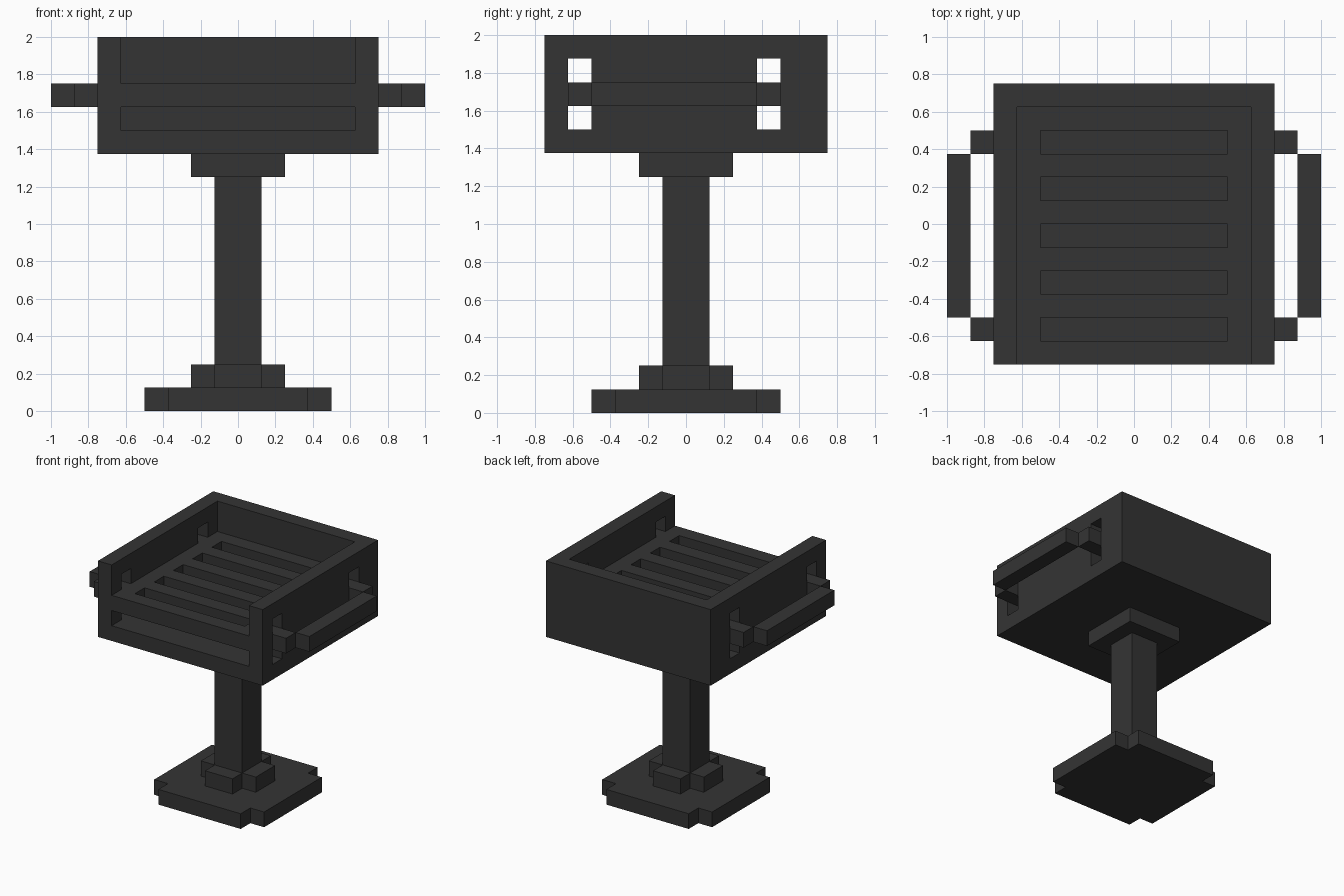
import bpy
import bmesh

cube = bpy.data.objects.get("Cube")
if cube:
    bpy.data.objects.remove(cube, do_unlink=True)

U = 0.125  # grid unit: every size below is counted in these

iron = bpy.data.materials.new("dark_iron")
iron.use_nodes = True
COLOUR = (0.034, 0.034, 0.034, 1)
iron.diffuse_color = COLOUR
iron.node_tree.nodes["Principled BSDF"].inputs["Base Color"].default_value = COLOUR


def prism(name, outline, z0, z1):
    """Extrude a flat outline from z0 to z1."""
    bm = bmesh.new()
    face = bm.faces.new([bm.verts.new((x * U, y * U, z0 * U)) for x, y in outline])
    top = bmesh.ops.extrude_face_region(bm, geom=[face])["geom"]
    moved = [g for g in top if isinstance(g, bmesh.types.BMVert)]
    bmesh.ops.translate(bm, verts=moved, vec=(0, 0, (z1 - z0) * U))
    bmesh.ops.recalc_face_normals(bm, faces=bm.faces)
    mesh = bpy.data.meshes.new(name)
    bm.to_mesh(mesh)
    bm.free()
    mesh.materials.append(iron)
    obj = bpy.data.objects.new(name, mesh)
    bpy.context.collection.objects.link(obj)
    return obj


def box(name, x, y, z):
    return prism(name, [(x[0], y[0]), (x[1], y[0]), (x[1], y[1]), (x[0], y[1])], *z)


def notched_slab(name, half, inner, z):
    """Square slab with a square notch in each corner."""
    h, i = half, inner
    quarter = [(h, -i), (h, i), (i, i)]
    outline = []
    for _ in range(4):
        outline += quarter
        quarter = [(-y, x) for x, y in quarter]
    return prism(name, outline, *z)


def carve(target, x, y, z):
    """Cut a box out of the target and discard the cutter."""
    cutter = box("cutter", x, y, z)
    cutter.hide_render = True
    mod = target.modifiers.new("cut", "BOOLEAN")
    mod.operation = "DIFFERENCE"
    mod.solver = "EXACT"
    mod.object = cutter
    graph = bpy.context.evaluated_depsgraph_get()
    mesh = bpy.data.meshes.new_from_object(target.evaluated_get(graph))
    target.modifiers.clear()
    target.data = mesh
    bpy.data.objects.remove(cutter, do_unlink=True)


# Stand
notched_slab("base_plate", 4, 3, (0, 1))
notched_slab("base_collar", 2, 1, (1, 2))
box("post", (-1, 1), (-1, 1), (1, 10))
box("top_collar", (-2, 2), (-2, 2), (10, 11))

# Fire box: open cooking area, ash slot below the grate
fire_box = box("fire_box", (-6, 6), (-6, 6), (11, 16))
carve(fire_box, (-5, 5), (-7, 5), (14, 17))
carve(fire_box, (-5, 5), (-7, 5), (12, 13))

# Grate slots
for y in range(-5, 4, 2):
    carve(fire_box, (-4, 4), (y, y + 1), (12.5, 14.5))

# Vent holes above and below each handle arm
for y in (-5, 3):
    for z in (12, 14):
        carve(fire_box, (-7, 7), (y, y + 1), (z, z + 1))

# Handles
for side, s in (("left", 1), ("right", -1)):
    box(side + "_handle_bar", sorted((7 * s, 8 * s)), (-4, 3), (13, 14))
    for end, y in (("front", -5), ("back", 3)):
        box(f"{side}_{end}_handle_arm", sorted((6 * s, 7 * s)), (y, y + 1), (13, 14))
